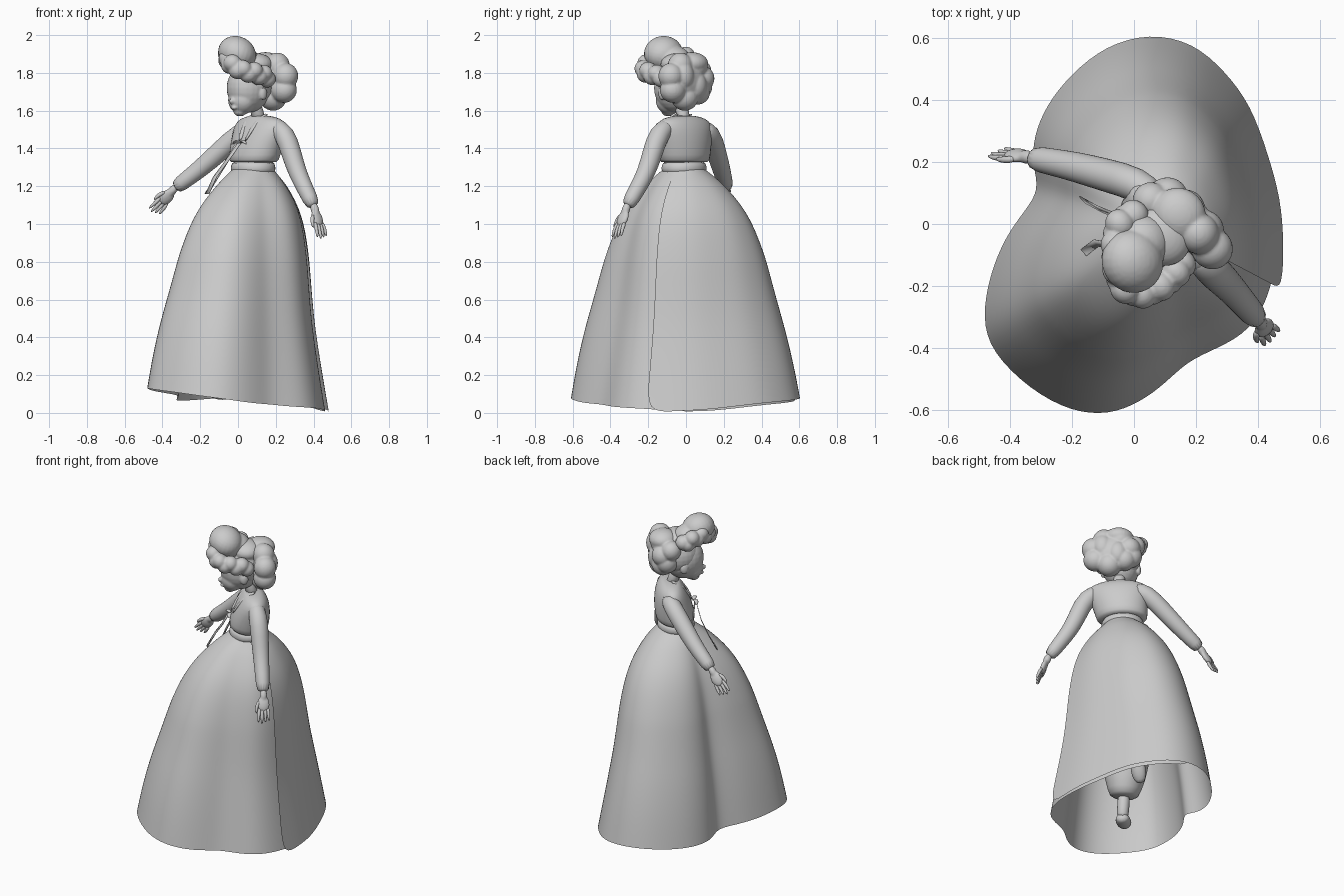
import bpy, bmesh, math, random
from mathutils import Vector, Matrix

if "Cube" in bpy.data.objects:
    bpy.data.objects.remove(bpy.data.objects["Cube"])
random.seed(4)

clay = bpy.data.materials.new("plain_grey")
clay.use_nodes = True
grey = (0.6, 0.6, 0.6, 1)
clay.diffuse_color = grey
clay.node_tree.nodes["Principled BSDF"].inputs["Base Color"].default_value = grey

# Directions of the turned body
FWD = Vector((-0.74, -0.67, 0))
LEFT = Vector((0.67, -0.74, 0))
UP = Vector((0, 0, 1))
BODY = Matrix((LEFT, -FWD, UP)).transposed()


def finish(name, bm, subdivide=0):
    bmesh.ops.recalc_face_normals(bm, faces=bm.faces)
    mesh = bpy.data.meshes.new(name)
    bm.to_mesh(mesh)
    bm.free()
    mesh.materials.append(clay)
    mesh.polygons.foreach_set("use_smooth", [True] * len(mesh.polygons))
    obj = bpy.data.objects.new(name, mesh)
    bpy.context.collection.objects.link(obj)
    if subdivide:
        obj.modifiers.new("smooth", "SUBSURF").levels = subdivide
        obj.modifiers["smooth"].render_levels = subdivide
    return obj


def loft(name, rings, closed=True, caps=True, subdivide=1):
    bm = bmesh.new()
    rows = [[bm.verts.new(p) for p in ring] for ring in rings]
    n = len(rows[0])
    for a, b in zip(rows, rows[1:]):
        for i in range(n if closed else n - 1):
            j = (i + 1) % n
            bm.faces.new((a[i], a[j], b[j], b[i]))
    if caps:
        bm.faces.new(rows[0])
        bm.faces.new(rows[-1])
    return finish(name, bm, subdivide)


def oval(centre, side, front, rot=BODY, n=16):
    turns = [2 * math.pi * i / n for i in range(n)]
    return [Vector(centre) + rot @ Vector((side * math.cos(t), front * math.sin(t), 0)) for t in turns]


def tube(name, path, radii, flat=1.0, n=10):
    pts = [Vector(p) for p in path]
    rings = []
    for i, p in enumerate(pts):
        d = pts[min(i + 1, len(pts) - 1)] - pts[max(i - 1, 0)]
        rot = d.to_track_quat("Z", "Y").to_matrix()
        rings.append(oval(p, radii[i], radii[i] * flat, rot, n))
    return loft(name, rings)


def blobs(name, items, rot=BODY, soften=2):
    # Ellipsoids given as (centre, radii), melted into one skin
    bm = bmesh.new()
    for centre, size in items:
        m = Matrix.Translation(centre) @ rot.to_4x4() @ Matrix.Diagonal((*size, 1))
        bmesh.ops.create_uvsphere(bm, u_segments=24, v_segments=14, radius=1, matrix=m)
    obj = finish(name, bm)
    melt = obj.modifiers.new("melt", "REMESH")
    melt.mode = "VOXEL"
    melt.voxel_size = 0.007
    melt.use_smooth_shade = True
    obj.modifiers.new("soften", "SMOOTH").iterations = soften
    return obj


def ribbon(name, path, width):
    rings = []
    for p in path:
        p = Vector(p)
        rings.append([p - LEFT * width, p + LEFT * width, p + LEFT * width + FWD * 0.004, p - LEFT * width + FWD * 0.004])
    return loft(name, rings, subdivide=0)


# Skirt: hem outline wraps round from the side slit
hem = [(.475, -.21, .0), (.48, -.06, .01), (.47, .08, .015), (.43, .22, .03), (.375, .38, .05),
       (.29, .49, .06), (.19, .58, .07), (.05, .61, .08), (-.09, .57, .08), (-.2, .48, .07),
       (-.28, .38, .065), (-.32, .28, .065), (-.325, .19, .07), (-.3, .11, .09), (-.35, .04, .1),
       (-.41, -.04, .11), (-.46, -.16, .12), (-.485, -.3, .135), (-.455, -.41, .125), (-.33, -.53, .11),
       (-.2, -.6, .09), (-.08, -.61, .075), (.02, -.57, .06), (.1, -.51, .05), (.17, -.44, .045),
       (.26, -.4, .035), (.35, -.355, .03), (.41, -.28, .025), (.445, -.18, .02)]
# The under layer continues inside the slit to the back
hem += [(x * .965, y * .965, max(.008, z - .012)) for x, y, z in hem[1:8]]
# Height, spread, extra spread on the left side
profile = [(1.29, 0, 0), (1.27, .05, 0), (1.24, .12, .02), (1.2, .2, .05), (1.1, .365, .08), (1, .48, .075),
           (.9, .565, .05), (.8, .635, .02), (.73, .675, 0), (.55, .77, -.05), (.4, .855, -.075),
           (.2, .945, -.055), (0, 1.01, 0)]
rings = []
for z, spread, extra in profile:
    ring = []
    for hx, hy, hz in hem:
        a = math.atan2(hy, hx)
        top = Vector((.08 + .11 * math.cos(a), -.01 + .11 * math.sin(a), 0))
        p = top.lerp(Vector((hx, hy, 0)), spread + extra * max(0, math.cos(a)))
        p.z = z + hz * (1 - z / 1.29)
        ring.append(p)
    rings.append(ring)
loft("skirt", rings, closed=False, caps=False, subdivide=2)

# Waistband and bodice
loft("waistband", [oval((.08, -.01, z), w, w * .88) for z, w in
                   [(1.26, .115), (1.28, .13), (1.305, .13), (1.34, .12)]])
loft("bodice", [oval((x, -.01, z), w, d) for z, x, w, d in
                [(1.325, .083, .135, .1), (1.33, .083, .155, .12), (1.4, .095, .166, .12), (1.47, .11, .18, .108),
                 (1.53, .12, .19, .085), (1.56, .12, .145, .06), (1.575, .115, .06, .045)]])
loft("neck", [oval((x, y, z), .036, .036) for z, x, y in
              [(1.54, .115, -.01), (1.6, .1, -.02), (1.66, .08, -.03)]])

# Crossed collar, front bow and its hanging ties
chest = Vector((.02, -.1, 1.43))
for side in (-1, 1):
    start = Vector((.12, -.01, 1.585)) + LEFT * side * .05 - FWD * .01
    mid = Vector((.09, -.035, 1.55)) + LEFT * side * .045 + FWD * .03
    tube("collar", [start, mid, chest + LEFT * side * .02], [.016, .016, .012], .6)
    tube("bow_loop", [chest, chest + LEFT * side * .03 + FWD * .02 + UP * .015,
                      chest + LEFT * side * .055 + FWD * .015 - UP * .01], [.008, .018, .006], .5)
ribbon("tie_left", [(.01, -.11, 1.43), (-.06, -.07, 1.33), (-.12, -.06, 1.25), (-.16, -.09, 1.16)], .014)
ribbon("tie_right", [(.0, -.09, 1.43), (-.06, .03, 1.33), (-.11, .05, 1.25), (-.165, .08, 1.16)], .014)


# Sleeves and hands; the palm spreads at right angles to the given axis
def arm(side, shoulder, upper, elbow, wrist, tip, axis):
    tube(side + "_sleeve", [Vector(shoulder), upper, Vector(upper).lerp(Vector(elbow), .5), elbow,
                            Vector(elbow).lerp(Vector(wrist), .5), wrist], [.045, .058, .055, .05, .044, .042], n=14)
    w, t = Vector(wrist), Vector(tip)
    d = t - w
    across = d.cross(axis).normalized()
    palm = w + d * .48
    bend = across.cross(d).normalized()
    blobs(side + "_palm", [(w + d * .05, (.022, .022, .04)), (w + d * .32, (.036, .018, .05))],
          Matrix((across, bend, d.normalized())).transposed(), 1)
    for i in range(4):
        s = i - 1.5
        base = palm + across * s * .016 - d * .06
        reach = d * (.54 - .05 * abs(s - .5))
        tube(side + "_finger", [base, base + reach * .5 + across * s * .004 + bend * .006,
                                base + reach + across * s * .006], [.012, .011, .006], n=8)
    thumb = w + d * .2 + across * .022
    tube(side + "_thumb", [thumb, thumb + d * .2 + across * .022, thumb + d * .42 + across * .022],
         [.013, .012, .007], n=8)


arm("right", (.08, .08, 1.51), (.01, .13, 1.48), (-.19, .185, 1.3), (-.34, .215, 1.185), (-.46, .235, 1.05),
    Vector((.5, -.9, 0)))
arm("left", (.18, -.08, 1.535), (.25, -.145, 1.48), (.315, -.21, 1.27), (.405, -.315, 1.085), (.45, -.375, .91), LEFT)

# Head with small features
head = Vector((.055, -.055, 1.72))
blobs("head", [(head, (.11, .12, .13)), (head + FWD * .045 - UP * .065, (.08, .07, .075)),
               (head + FWD * .06 - UP * .125, (.035, .035, .025)), (head + FWD * .112 - UP * .07, (.015, .022, .018)),
               (head + FWD * .108 - UP * .105, (.022, .012, .009))] +
      [(head + LEFT * s * .108 - UP * .03 - FWD * .01, (.014, .024, .034)) for s in (-1, 1)])

# Hair cap, swept top knot and the thick plait wound around it
blobs("hair_cap", [(head - FWD * .025 + UP * .03, (.12, .12, .128)), ((.09, -.04, 1.845), (.1, .09, .06))])
tilt = Matrix.Rotation(math.radians(25), 3, "Y") @ BODY
blobs("top_knot", [((-.005, -.12, 1.905), (.105, .1, .088)), ((.03, -.06, 1.86), (.09, .09, .08))], tilt)
plait = [(.0, .03, 1.85), (-.045, .0, 1.88), (-.06, -.07, 1.89), (-.055, -.15, 1.865), (-.03, -.21, 1.84),
         (.025, -.225, 1.81), (.085, -.2, 1.8), (.135, -.155, 1.785), (.17, -.1, 1.775)]
strands = []
for a, b in zip(plait, plait[1:]):
    for k in range(2):
        p = Vector(a).lerp(Vector(b), k / 2)
        wobble = Vector((0, 0, .012 * (-1) ** k))
        strands.append((p + wobble, (.05, .046, .046)))
blobs("plait", strands, soften=1)

# Back bun made of rolled curls, running round behind the right ear
bun = Vector((.18, .0, 1.758))
curls = [(bun, (.13, .075, .115))]
for i in range(7):
    t = 2 * math.pi * i / 7 + .3
    p = bun + LEFT * math.cos(t) * .112 + UP * math.sin(t) * .086
    curls.append((p, [random.uniform(.066, .074) for k in range(3)]))
for s in (-1, 1):
    curls.append((bun - FWD * .03 + LEFT * s * .045 + UP * s * .025, (.06, .055, .075)))
curls += [(Vector((.145, .03, 1.85)), (.09, .085, .06)), (Vector((.085, .075, 1.73)), (.065, .065, .07)),
          (Vector((.055, .075, 1.81)), (.06, .06, .06))]
blobs("bun", curls, soften=1)


# Puffed trousers, ankles and shoes under the skirt
def leg(side, hip, knee, ankle, toe):
    k, a, t = Vector(knee), Vector(ankle), Vector(toe)
    tube(side + "_trouser", [hip, k, k.lerp(a, .4), k.lerp(a, .7), k.lerp(a, .76)], [.12, .14, .15, .1, .08], n=12)
    tube(side + "_ankle", [k.lerp(a, .68), k.lerp(a, .9), a], [.045, .036, .04])
    tube(side + "_shoe", [a.lerp(t, -.3), a.lerp(t, .1), a.lerp(t, .6), t], [.036, .048, .05, .025], .75)


leg("right", (.06, .03, 1.1), (-.02, -.08, .62), (-.07, -.19, .1), (-.16, -.27, .115))
leg("left", (.12, -.03, 1.1), (.08, .02, .67), (.11, .16, .27), (.05, .12, .16))
